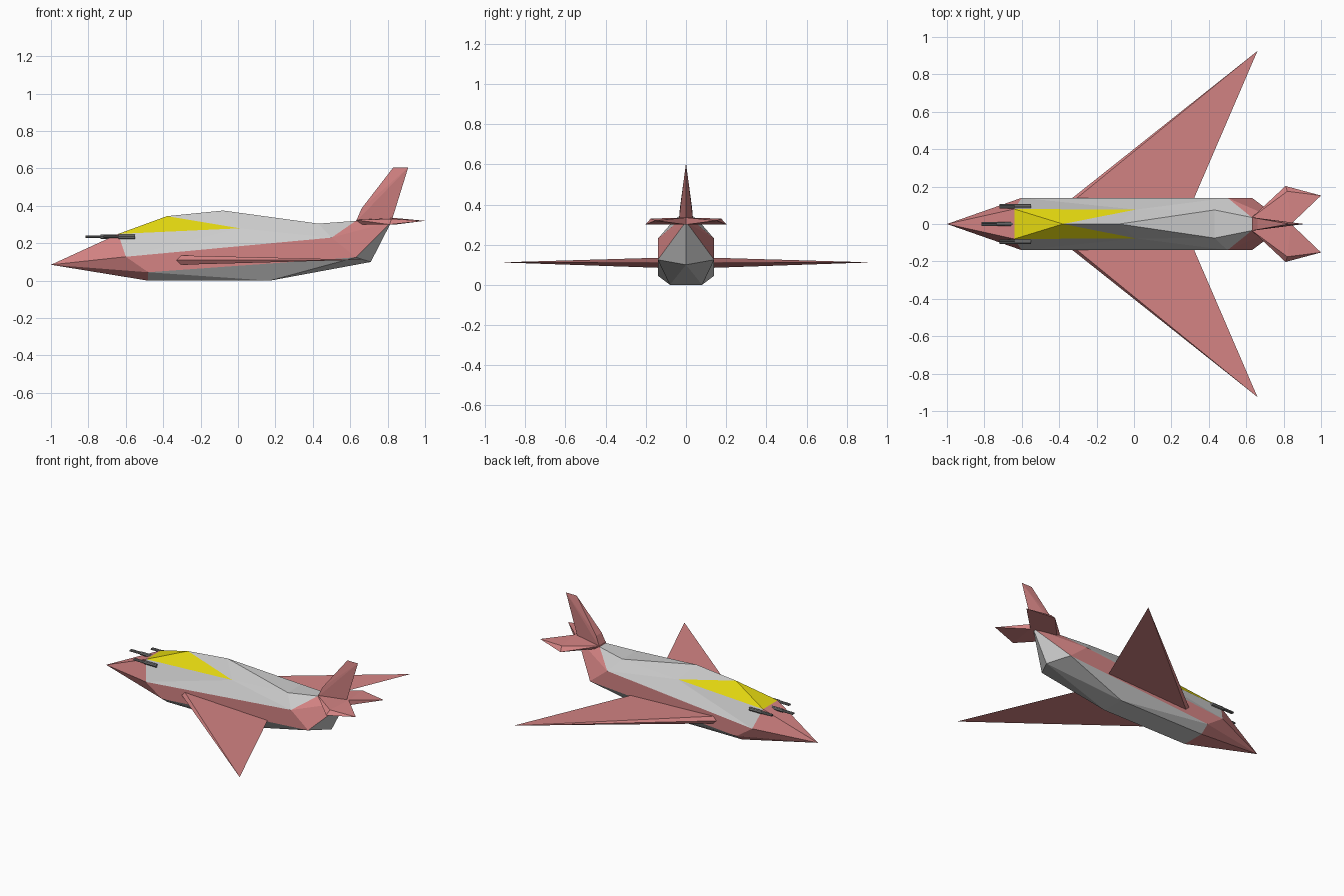
import bpy
import bmesh
from math import pi
from mathutils import Matrix, Vector

cube = bpy.data.objects.get("Cube")
if cube:
    bpy.data.objects.remove(cube, do_unlink=True)


def material(name, r, g, b):
    mat = bpy.data.materials.new(name)
    mat.use_nodes = True
    mat.diffuse_color = (r, g, b, 1)
    mat.node_tree.nodes["Principled BSDF"].inputs["Base Color"].default_value = (r, g, b, 1)
    return mat


HULL_GREY = material("hull_grey", 0.6, 0.6, 0.6)
DUSTY_RED = material("dusty_red", 0.66, 0.23, 0.23)
YELLOW = material("canopy_yellow", 0.77, 0.68, 0.005)
GUN_GREY = material("gun_grey", 0.2, 0.2, 0.2)


def finish(name, bm, materials):
    mesh = bpy.data.meshes.new(name)
    bm.to_mesh(mesh)
    bm.free()
    for mat in materials:
        mesh.materials.append(mat)
    obj = bpy.data.objects.new(name, mesh)
    bpy.context.collection.objects.link(obj)
    return obj


def mirrored_shell(name, points, groups):
    """Build faces spelled by point letters on both sides of the y = 0 plane.
    groups is a list of (material, face spellings)."""
    bm = bmesh.new()
    for side in (1, -1):
        verts = {k: bm.verts.new((x, y * side, z)) for k, (x, y, z) in points.items()}
        for index, (mat, words) in enumerate(groups):
            for word in words.split():
                face = bm.faces.new([verts[k] for k in word])
                face.material_index = index
    bmesh.ops.remove_doubles(bm, verts=bm.verts[:], dist=0.0005)
    bmesh.ops.recalc_face_normals(bm, faces=bm.faces[:])
    return finish(name, bm, [mat for mat, words in groups])


# Fuselage: faceted half hull; lower-case letters lie on the centre line
hull = {
    "n": (-1, 0, 0.085),
    "A": (-0.64, 0.08, 0.25), "a": (-0.64, 0, 0.25),
    "b": (-0.38, 0, 0.345), "c": (-0.08, 0, 0.375),
    "P": (0.01, 0.077, 0.28),
    "D": (0.43, 0.075, 0.305), "d": (0.43, 0, 0.305),
    "S": (0.63, 0.035, 0.32), "s": (0.63, 0, 0.32),
    "E": (0.5, 0.14, 0.23), "F": (-0.6, 0.14, 0.128),
    "G": (-0.48, 0.14, 0.045), "L": (0.63, 0.14, 0.125),
    "H": (-0.48, 0.08, 0), "h": (-0.48, 0, 0),
    "M": (0.17, 0.08, 0), "m": (0.17, 0, 0),
    "r": (0.71, 0, 0.1), "t": (0.82, 0, 0.315),
}
mirrored_shell("fuselage", hull, [
    (HULL_GREY, "bcP cDP DEP EFP FAP cDd DSsd DES GHM GML HMmh Mrm MLr Lrt"),
    (DUSTY_RED, "nAa nAF nFG nGH nHh FGL FLE ELt EtS Sts"),
    (YELLOW, "Aba AbP"),
])

# Swept wings: thin wedge with a bevelled leading edge
wing = {
    "L": (-0.335, 0.135, 0.11), "U": (-0.31, 0.135, 0.135),
    "D": (-0.31, 0.135, 0.085), "T": (0.32, 0.135, 0.11),
    "X": (0.66, 0.925, 0.112),
}
mirrored_shell("wings", wing, [(DUSTY_RED, "LUX LXD UTX DXT LDTU")])

# Tailplanes: short swept blades with a drooped tip edge
tailplane = {
    "A": (0.63, 0.035, 0.325), "B": (0.82, 0.175, 0.33),
    "X": (0.81, 0.203, 0.3), "C": (1, 0.152, 0.32),
    "d": (0.84, 0, 0.335), "e": (0.84, 0, 0.3),
    "F": (0.65, 0.03, 0.3), "a": (0.63, 0, 0.325), "f": (0.65, 0, 0.3),
}
mirrored_shell("tailplanes", tailplane, [
    (DUSTY_RED, "ABd BCd BXC AXB AFX FeX XeC Cde Ada Ffe AafF"),
])

# Tail fin: blunt leading face narrowing to a sharp top
fin = {
    "S": (0.63, 0.036, 0.315), "s": (0.63, 0, 0.315),
    "Q": (0.66, 0.03, 0.385), "q": (0.66, 0, 0.385),
    "u": (0.83, 0, 0.605), "v": (0.91, 0, 0.605), "t": (0.82, 0, 0.315),
}
mirrored_shell("tail_fin", fin, [(DUSTY_RED, "SQqs Quq SvQ Qvu Stv Sst")])


# Guns: a housing with a pair of slim barrels
def gun(name, x, y, z):
    bm = bmesh.new()

    def rod(start, end, dy, radius):
        place = Matrix.Translation(Vector((x + (start + end) / 2, y + dy, z)))
        bmesh.ops.create_cone(bm, cap_ends=True, segments=8, radius1=radius,
                              radius2=radius, depth=end - start,
                              matrix=place @ Matrix.Rotation(pi / 2, 4, "Y"))

    rod(0.08, 0.17, 0, 0.012)
    for dy in (-0.006, 0.006):
        rod(0, 0.09, dy, 0.006)
    return finish(name, bm, [GUN_GREY])


gun("centre_gun", -0.815, 0, 0.235)
gun("port_gun", -0.72, -0.095, 0.235)
gun("starboard_gun", -0.72, 0.095, 0.235)
